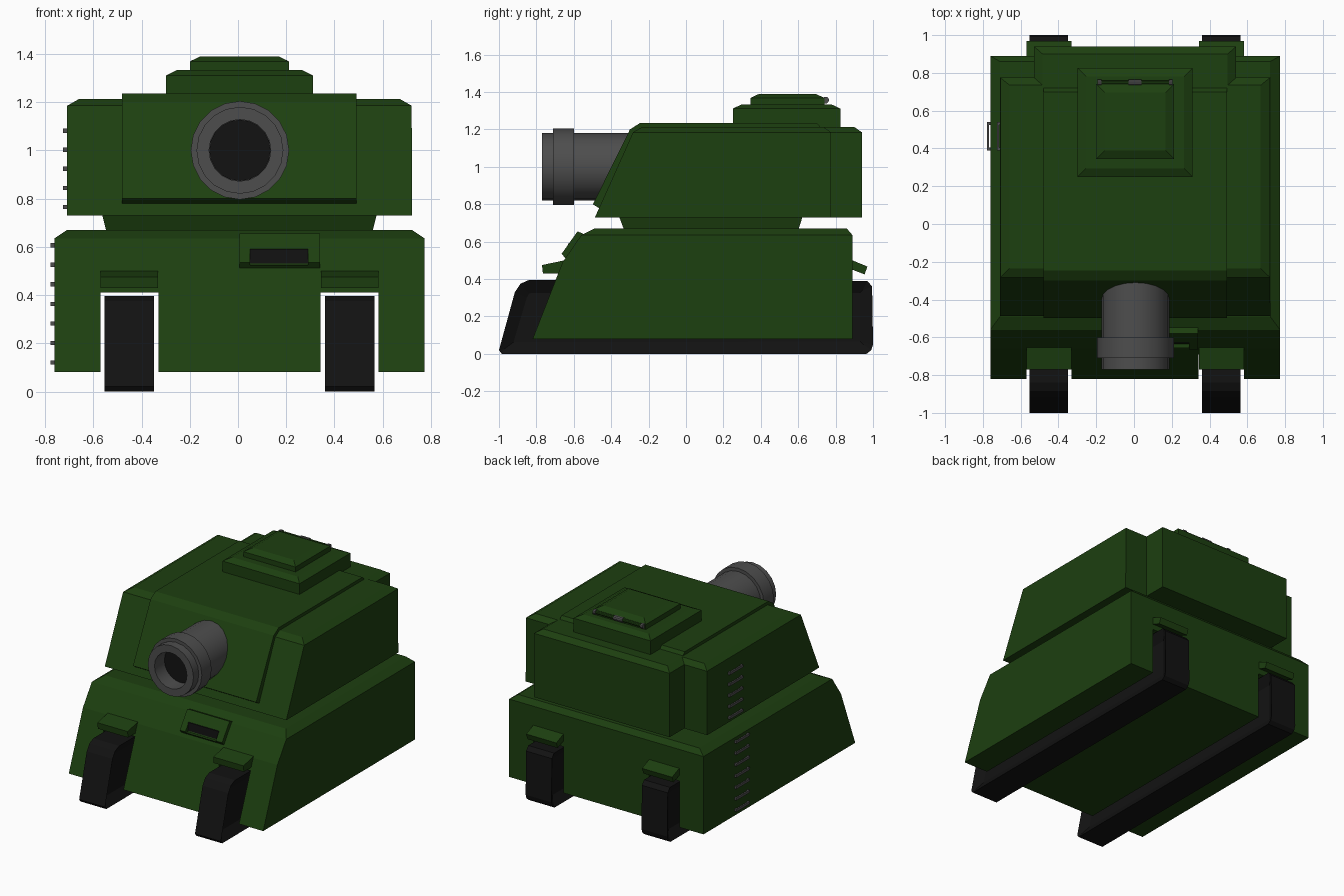
import bpy, bmesh, math

if "Cube" in bpy.data.objects:
    bpy.data.objects.remove(bpy.data.objects["Cube"])


def material(name, rgb):
    m = bpy.data.materials.new(name)
    m.diffuse_color = (*rgb, 1)
    m.use_nodes = True
    m.node_tree.nodes["Principled BSDF"].inputs["Base Color"].default_value = m.diffuse_color
    return m


GREEN = material("green_paint", (0.012, 0.05, 0.005))
BLACK = material("black_rubber", (0.006, 0.006, 0.006))
GREY = material("gun_metal", (0.075, 0.075, 0.075))
CX = 0.006  # the body sits slightly right of centre


def finish(name, bm, mat):
    bmesh.ops.recalc_face_normals(bm, faces=bm.faces[:])
    me = bpy.data.meshes.new(name)
    bm.to_mesh(me)
    bm.free()
    me.materials.append(mat)
    ob = bpy.data.objects.new(name, me)
    bpy.context.collection.objects.link(ob)
    return ob


def loft(name, rings, mat=GREEN):
    """Skin closed rings of 3D points and cap both ends."""
    bm = bmesh.new()
    vs = [[bm.verts.new(p) for p in r] for r in rings]
    n = len(vs[0])
    for a, b in zip(vs, vs[1:]):
        for i in range(n):
            bm.faces.new((a[i], a[(i + 1) % n], b[(i + 1) % n], b[i]))
    bm.faces.new(vs[0])
    bm.faces.new(vs[-1])
    return finish(name, bm, mat)


def rect(z, x0, x1, y0, y1):
    return [(x0, y0, z), (x1, y0, z), (x1, y1, z), (x0, y1, z)]


def prism(name, profile, x0, x1, mat=GREEN):
    """Extrude a (y, z) profile along x."""
    return loft(name, [[(x, y, z) for y, z in profile] for x in (x0, x1)], mat)


def box(name, x0, x1, y0, y1, z0, z1, mat=GREEN):
    return loft(name, [rect(z0, x0, x1, y0, y1), rect(z1, x0, x1, y0, y1)], mat)


def cut(ob, cutter):
    mod = ob.modifiers.new("cut", 'BOOLEAN')
    mod.operation = 'DIFFERENCE'
    mod.solver = 'EXACT'
    mod.object = cutter
    cutter.hide_render = True
    bpy.context.view_layer.objects.active = ob
    bpy.ops.object.modifier_apply(modifier=mod.name)
    bpy.data.objects.remove(cutter)


def lathe(name, profile, y_axis, centre, sides, mat):
    """Spin (offset, radius) points round an axis along y or x."""
    bm = bmesh.new()
    rings = []
    for d, r in profile:
        ring = []
        for i in range(sides):
            a = 2 * math.pi * i / sides
            u, w = r * math.cos(a), r * math.sin(a)
            p = (u, d, w) if y_axis else (d, u, w)
            ring.append(bm.verts.new([p[k] + centre[k] for k in range(3)]))
        rings.append(ring)
    for a, b in zip(rings, rings[1:]):
        for i in range(sides):
            j = (i + 1) % sides
            bm.faces.new((a[i], a[j], b[j], b[i]))
    bm.faces.new(rings[0])
    bm.faces.new(rings[-1])
    ob = finish(name, bm, mat)
    ob.data.shade_smooth()
    ob.data.set_sharp_from_angle(angle=math.radians(30))
    return ob


# Hull with sloped nose, chamfered deck and track channels
hull = loft("hull", [rect(z, CX - w, CX + w, y0, y1) for z, w, y0, y1 in (
    (0.08, 0.767, -0.82, 0.89), (0.49, 0.767, -0.66, 0.89),
    (0.635, 0.767, -0.56, 0.89), (0.67, 0.715, -0.49, 0.86))])
for s in (-1, 1):
    c = CX + s * 0.456
    cut(hull, box("channel_cutter", c - 0.12, c + 0.12, -1.2, 1.2, -0.1, 0.41))

# Tracks with recessed flanks, and mudguards over both ends
track = [(-1, 0.02), (-0.985, 0), (0.965, 0), (0.99, 0.02), (1, 0.05),
         (0.995, 0.36), (0.97, 0.39), (-0.84, 0.395), (-0.885, 0.375), (-0.915, 0.33)]
front_guard = [(-0.77, 0.475), (-0.65, 0.5), (-0.56, 0.5), (-0.56, 0.43), (-0.765, 0.43)]
rear_guard = [(0.85, 0.505), (0.89, 0.5), (0.97, 0.467), (0.955, 0.425), (0.89, 0.45), (0.85, 0.45)]
for side, s in (("left", -1), ("right", 1)):
    c = CX + s * 0.457
    ob = prism(side + "_track", track, c - 0.102, c + 0.102, BLACK)
    bm = bmesh.new()
    bm.from_mesh(ob.data)
    flanks = [f for f in bm.faces if abs(f.normal.x) > 0.9]
    bmesh.ops.inset_individual(bm, faces=flanks, thickness=0.07, depth=-0.04)
    bm.to_mesh(ob.data)
    bm.free()
    prism(side + "_front_mudguard", front_guard, c - 0.119, c + 0.119)
    prism(side + "_rear_mudguard", rear_guard, c - 0.119, c + 0.119)

# Driver's vision hatch with a dark slit
hatch = prism("vision_hatch", [(-0.645, 0.512), (-0.665, 0.535), (-0.58, 0.655),
                               (-0.52, 0.63), (-0.59, 0.51)], 0.006, 0.34)
cut(hatch, box("slit_cutter", 0.05, 0.29, -0.8, -0.625, 0.525, 0.59))
box("vision_slit", 0.05, 0.29, -0.632, -0.6, 0.525, 0.59, BLACK)

# Turret neck
loft("turret_neck", [rect(0.66, CX - 0.551, CX + 0.551, -0.33, 0.6),
                     rect(0.74, CX - 0.571, CX + 0.571, -0.36, 0.625)])


# Turret body, with a narrower bustle at the rear
def turret_ring(z, w, y0, ym, wb, yb):
    half = [(w, y0), (w, ym), (wb, ym), (wb, yb)]
    pts = half + [(-x, y) for x, y in reversed(half)]
    return [(CX + x, y, z) for x, y in pts]


loft("turret", [turret_ring(0.73, 0.716, -0.487, 0.775, 0.535, 0.94),
                turret_ring(1.185, 0.714, -0.283, 0.775, 0.535, 0.94),
                turret_ring(1.213, 0.665, -0.235, 0.735, 0.49, 0.9)])

# Raised armour panel wrapping the turret front and roof
panel = prism("armour_panel", [(-0.45, 0.77), (-0.498, 0.80), (-0.30, 1.2), (-0.245, 1.235),
                               (0.70, 1.235), (0.73, 1.2), (-0.2, 1.15)], CX - 0.486, CX + 0.486)

# Cupola and lid
for name, w, y0, y1, z0, z1 in (("cupola_base", 0.304, 0.25, 0.825, 1.19, 1.333),
                                ("cupola_lid", 0.206, 0.345, 0.74, 1.32, 1.39)):
    loft(name, [rect(z0, CX - w, CX + w, y0, y1),
                rect(z1 - 0.022, CX - w, CX + w, y0, y1),
                rect(z1, CX - w + 0.045, CX + w - 0.045, y0 + 0.045, y1 - 0.045)])

# Lid hinge: thin pin, middle knuckle, end caps
hinge = (CX, 0.747, 1.357)
lathe("hinge_pin", [(-0.19, 0.012), (0.19, 0.012)], False, hinge, 10, GREEN)
lathe("hinge_knuckle", [(-0.035, 0.018), (0.035, 0.018)], False, hinge, 10, GREY)
for side, s in (("left", -1), ("right", 1)):
    lathe(side + "_hinge_cap", [(s * 0.178, 0.018), (s * 0.198, 0.018)], False, hinge, 10, GREY)

# Gun barrel with muzzle sleeve and dark bore
gun = (0.008, 0, 1.0)
lathe("gun_barrel", [(-0.2, 0.18), (-0.6, 0.18), (-0.6, 0.204), (-0.71, 0.204), (-0.71, 0.18),
                     (-0.77, 0.18), (-0.77, 0.128), (-0.62, 0.128)], True, gun, 20, GREY)
lathe("gun_bore", [(-0.66, 0.127), (-0.61, 0.127)], True, gun, 20, BLACK)


# Climbing rungs up the left side
def rung(name, wall, z):
    bar = 0.009
    out = wall - 0.016
    path = [(wall + 0.01, 0.39), (out, 0.39), (out, 0.54), (wall + 0.01, 0.54),
            (wall + 0.01, 0.525), (out + 0.01, 0.525), (out + 0.01, 0.405), (wall + 0.01, 0.405)]
    loft(name, [[(x, y, h) for x, y in path] for h in (z - bar, z + bar)], GREY)


for i in range(7):
    rung(f"hull_rung_{i + 1}", CX - 0.767, 0.12 + i * 0.081)
for i in range(5):
    rung(f"turret_rung_{i + 1}", CX - 0.715, 0.765 + i * 0.079)
